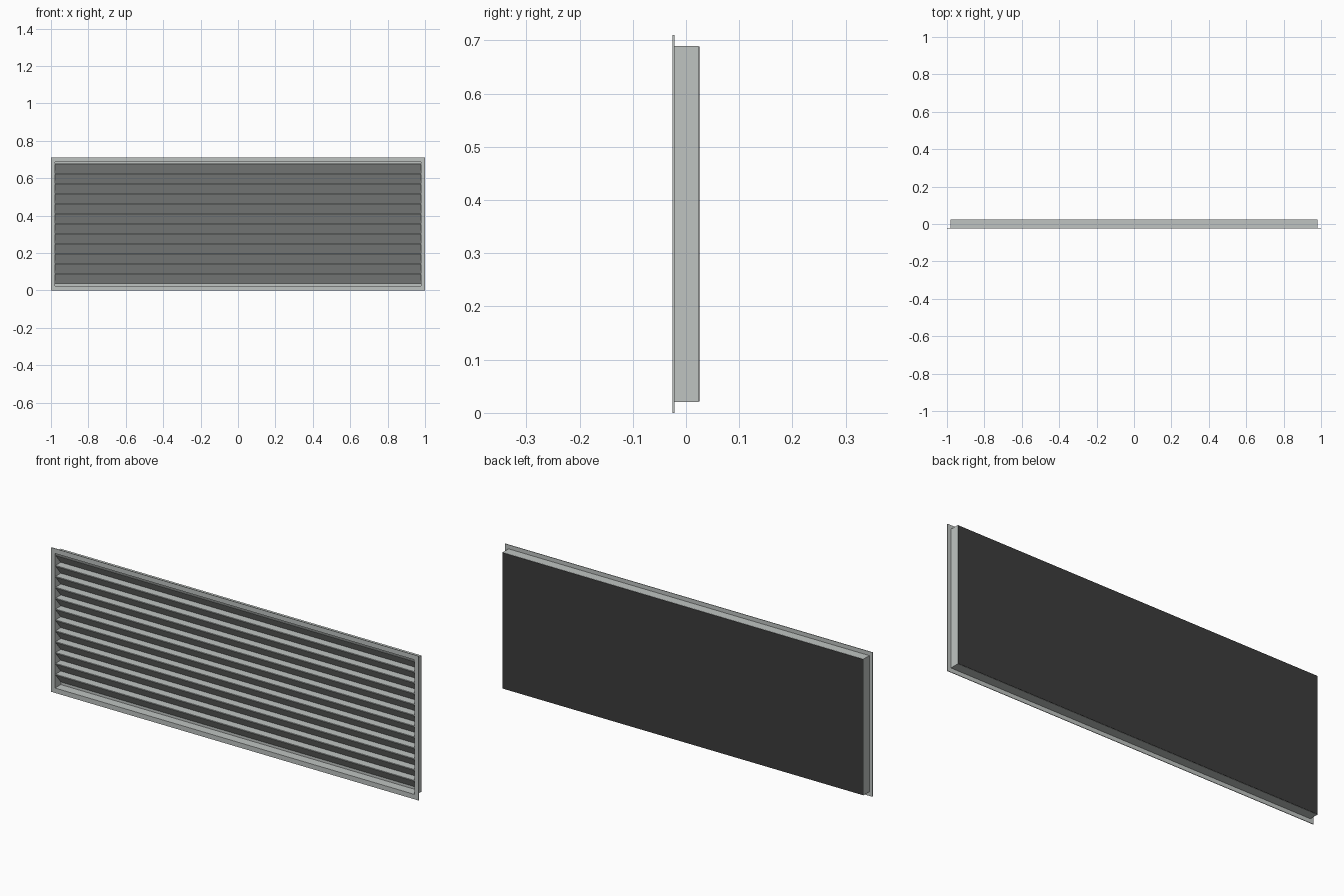
import bpy, bmesh

if "Cube" in bpy.data.objects:
    bpy.data.objects.remove(bpy.data.objects["Cube"])

def material(name, color):
    m = bpy.data.materials.new(name)
    m.diffuse_color = (*color, 1)
    m.use_nodes = True
    m.node_tree.nodes["Principled BSDF"].inputs["Base Color"].default_value = m.diffuse_color
    return m

light_grey = material("light_grey", (0.52, 0.55, 0.535))
dark_grey = material("dark_grey", (0.045, 0.045, 0.045))

def finish(name, bm, mat):
    bmesh.ops.recalc_face_normals(bm, faces=bm.faces)
    me = bpy.data.meshes.new(name)
    bm.to_mesh(me)
    bm.free()
    me.materials.append(mat)
    ob = bpy.data.objects.new(name, me)
    bpy.context.collection.objects.link(ob)
    return ob

MID = 0.355  # height of the grille centre

def ring(name, outer, inner, y0, y1, mat):
    """Rectangular frame; outer and inner are (half width, half height)."""
    bm = bmesh.new()
    loops = []
    for (w, h), y in ((outer, y0), (outer, y1), (inner, y1), (inner, y0)):
        loops.append([bm.verts.new((sx * w, y, MID + sz * h))
                      for sx, sz in ((-1, -1), (1, -1), (1, 1), (-1, 1))])
    for a, b in zip(loops, loops[1:] + loops[:1]):
        for i in range(4):
            j = (i + 1) % 4
            bm.faces.new((a[i], a[j], b[j], b[i]))
    return finish(name, bm, mat)

# Front flange and the duct collar behind it
ring("front_flange", (1.0, 0.355), (0.978, 0.331), -0.025, -0.022, light_grey)
ring("duct_collar", (0.982, 0.335), (0.978, 0.331), -0.022, 0.0235, light_grey)

# Louvres: level ledge, thin nose, then a face sloping back and down
COUNT, TOP, BOTTOM = 12, 0.679, 0.037
FRONT, REAR, NOSE = -0.021, 0.0195, 0.004
pitch = (TOP - BOTTOM) / COUNT
profile = [(0.0225, 0.686), (REAR, 0.686)]
for i in range(COUNT):
    z = TOP - i * pitch
    profile += [(REAR, z), (FRONT, z), (FRONT, z - NOSE)]
profile += [(REAR, BOTTOM), (REAR, 0.024), (0.0225, 0.024)]

bm = bmesh.new()
face = bm.faces.new([bm.verts.new((-0.978, y, z)) for y, z in profile])
out = bmesh.ops.extrude_face_region(bm, geom=[face])
bmesh.ops.translate(bm, vec=(1.956, 0, 0),
                    verts=[v for v in out["geom"] if isinstance(v, bmesh.types.BMVert)])
finish("louvres", bm, light_grey)

# Dark back panel
bm = bmesh.new()
bmesh.ops.create_cube(bm, size=1)
bmesh.ops.scale(bm, vec=(1.962, 0.0015, 0.668), verts=bm.verts)
bmesh.ops.translate(bm, vec=(0, 0.02425, MID), verts=bm.verts)
finish("back_panel", bm, dark_grey)
